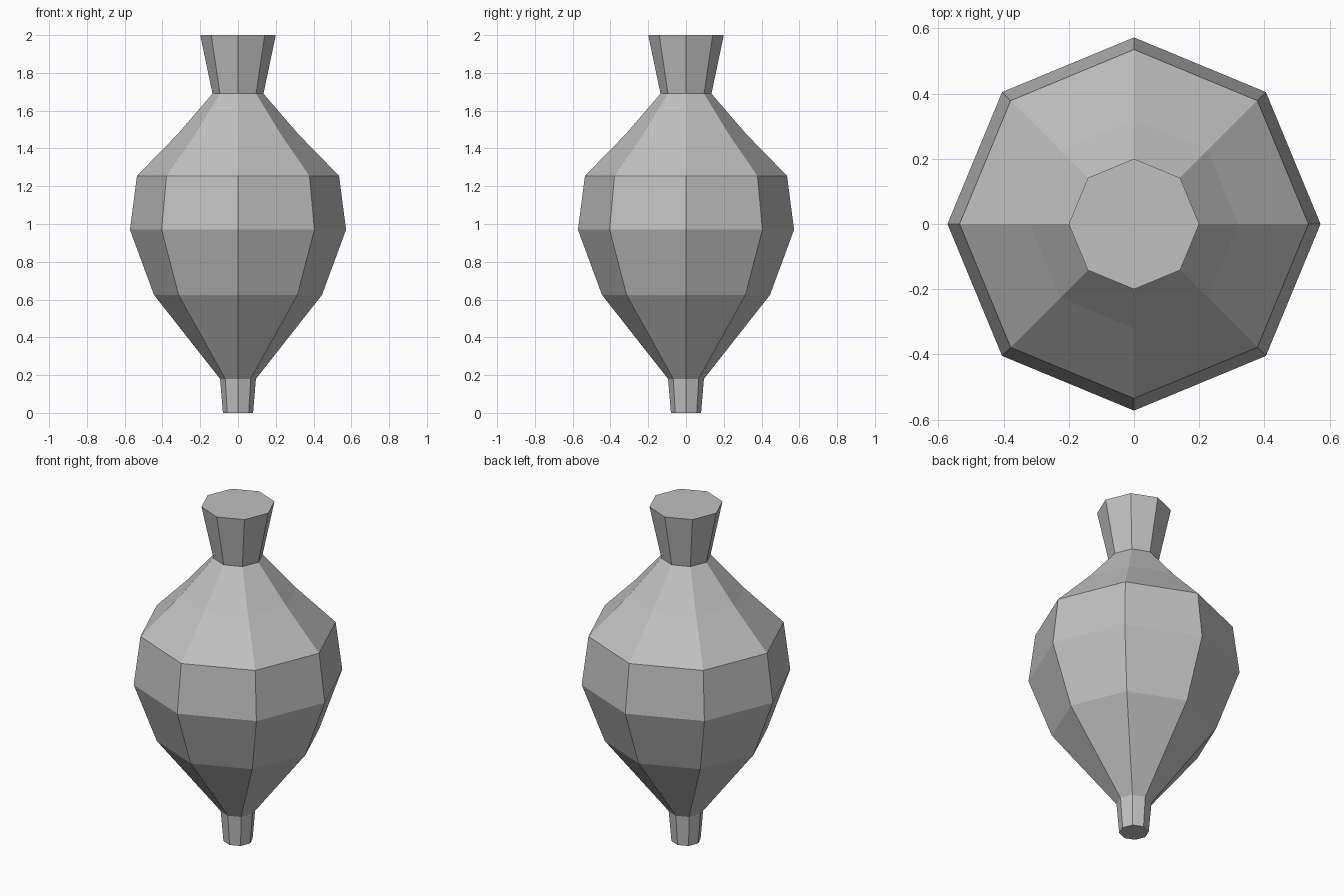
import bpy
import bmesh
from math import cos, sin, pi

cube = bpy.data.objects.get("Cube")
if cube:
    bpy.data.objects.remove(cube, do_unlink=True)

SIDES = 8

# Single stone grey
grey = bpy.data.materials.new("stone_grey")
grey.use_nodes = True
colour = (0.53, 0.53, 0.53, 1)
grey.diffuse_color = colour
grey.node_tree.nodes["Principled BSDF"].inputs["Base Color"].default_value = colour

# Outline as (radius, height): foot, belly, shoulder, neck, rim
profile = [(0.08, 0), (0.095, 0.18), (0.445, 0.625), (0.572, 0.97),
           (0.535, 1.255), (0.32, 1.475), (0.135, 1.69), (0.2, 2.0)]


def lathe(name, outline, material):
    """Turn the outline into a closed faceted body with capped ends."""
    bm = bmesh.new()
    rings = []
    for radius, z in outline:
        angles = [2 * pi * i / SIDES for i in range(SIDES)]
        rings.append([bm.verts.new((radius * cos(a), radius * sin(a), z)) for a in angles])
    for low, high in zip(rings, rings[1:]):
        for i in range(SIDES):
            j = (i + 1) % SIDES
            bm.faces.new((low[i], low[j], high[j], high[i]))
    bm.faces.new(rings[0][::-1])
    bm.faces.new(rings[-1])
    mesh = bpy.data.meshes.new(name)
    bm.to_mesh(mesh)
    bm.free()
    mesh.materials.append(material)
    obj = bpy.data.objects.new(name, mesh)
    bpy.context.collection.objects.link(obj)
    return obj


# Faceted vase body
lathe("vase_body", profile, grey)
